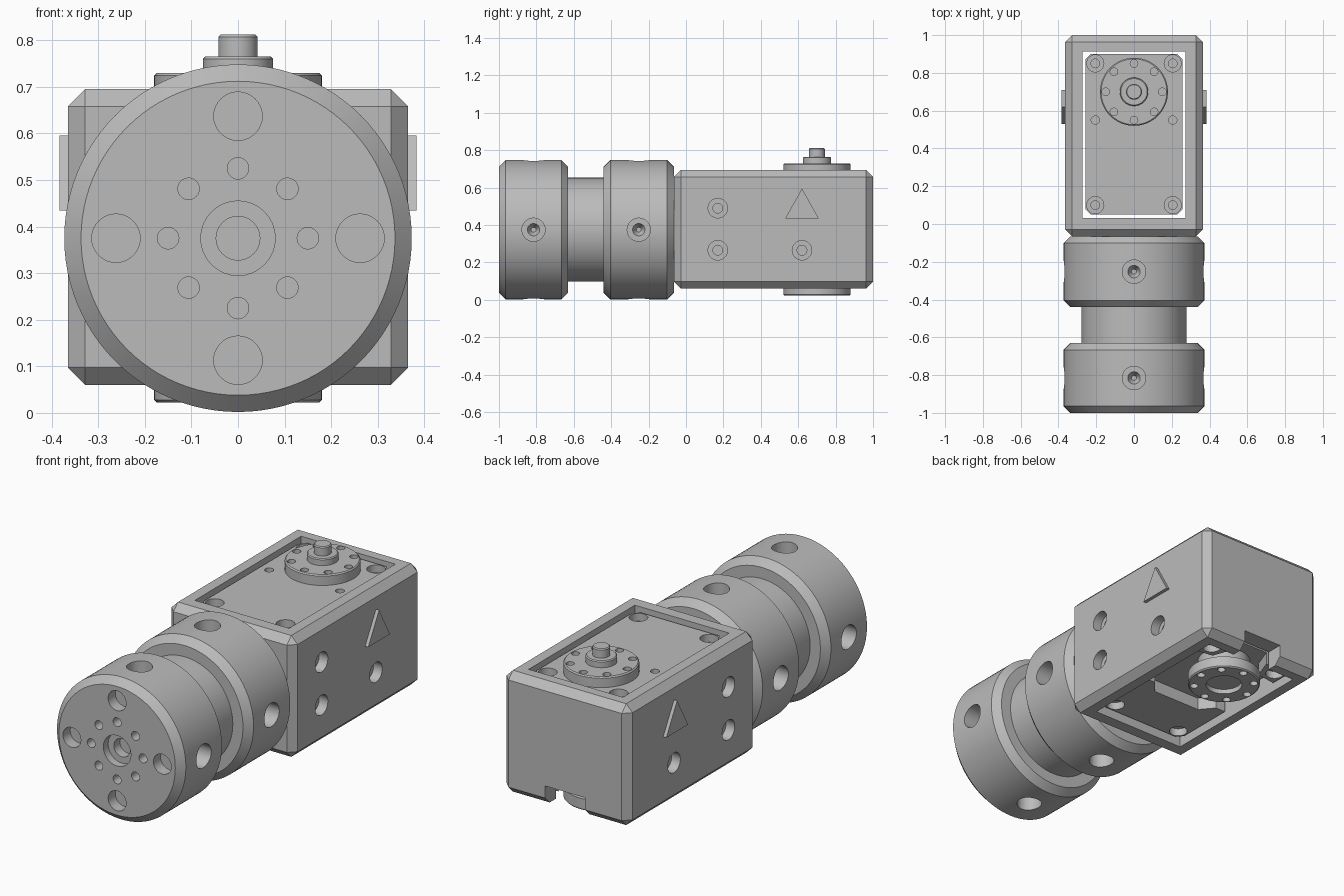
import bpy, bmesh, math
from mathutils import Vector

cube = bpy.data.objects.get("Cube")
if cube:
    bpy.data.objects.remove(cube, do_unlink=True)

grey = bpy.data.materials.new("machined grey")
grey.use_nodes = True
colour = (0.5, 0.5, 0.5, 1)
grey.diffuse_color = colour
grey.node_tree.nodes["Principled BSDF"].inputs["Base Color"].default_value = colour

X, Y, Z = Vector((1, 0, 0)), Vector((0, 1, 0)), Vector((0, 0, 1))


def lathe(bm, profile, loc, axis, seg=32):
    """Revolve (radius, height) points about an axis; ends are capped."""
    rot = axis.to_track_quat('Z', 'Y')
    rings = []
    for r, h in profile:
        ring = []
        for i in range(seg):
            a = math.tau * i / seg
            p = Vector((r * math.cos(a), r * math.sin(a), h))
            ring.append(bm.verts.new(Vector(loc) + rot @ p))
        rings.append(ring)
    for low, high in zip(rings, rings[1:]):
        for i in range(seg):
            j = (i + 1) % seg
            bm.faces.new((low[i], low[j], high[j], high[i]))
    bm.faces.new(rings[0][::-1])
    bm.faces.new(rings[-1])


def prism(bm, outline, lo, hi, place=lambda a, b, h: (a, b, h)):
    """Extrude a 2D outline between two heights."""
    low = [bm.verts.new(place(a, b, lo)) for a, b in outline]
    high = [bm.verts.new(place(a, b, hi)) for a, b in outline]
    n = len(outline)
    for i in range(n):
        j = (i + 1) % n
        bm.faces.new((low[i], low[j], high[j], high[i]))
    bm.faces.new(low[::-1])
    bm.faces.new(high)


def rect(x0, x1, y0, y1, c=0.0):
    """Rectangle outline, optionally with clipped corners."""
    if not c:
        return [(x0, y0), (x1, y0), (x1, y1), (x0, y1)]
    return [(x0 + c, y0), (x1 - c, y0), (x1, y0 + c), (x1, y1 - c),
            (x1 - c, y1), (x0 + c, y1), (x0, y1 - c), (x0, y0 + c)]


def hole(bm, loc, axis, r, depth, pilot=0.0, deeper=0.0, tip=1.0):
    """Blind hole cutter into a surface whose outward direction is axis."""
    profile = [(r, 0.03), (r, -depth)]
    if pilot:
        profile += [(pilot, -depth), (pilot * tip, -depth - deeper)]
    lathe(bm, profile, loc, axis)


def finish(bm, name):
    bmesh.ops.recalc_face_normals(bm, faces=bm.faces)
    mesh = bpy.data.meshes.new(name)
    bm.to_mesh(mesh)
    bm.free()
    ob = bpy.data.objects.new(name, mesh)
    bpy.context.collection.objects.link(ob)
    mesh.materials.append(grey)
    return ob


def cut(ob, bm):
    """Subtract the cutter geometry from an object and bake the result."""
    cutter = finish(bm, "cutter")
    cutter.hide_render = True
    mod = ob.modifiers.new("cut", 'BOOLEAN')
    mod.operation, mod.solver, mod.object = 'DIFFERENCE', 'EXACT', cutter
    bpy.context.view_layer.update()
    graph = bpy.context.evaluated_depsgraph_get()
    mesh = bpy.data.meshes.new_from_object(ob.evaluated_get(graph))
    ob.modifiers.clear()
    ob.data = mesh
    bpy.data.objects.remove(cutter, do_unlink=True)


def ring_points(count, radius, start=0.0):
    return [(radius * math.cos(start + math.tau * i / count),
             radius * math.sin(start + math.tau * i / count)) for i in range(count)]


parts = []
MID = 0.375      # height of the coupling axis
HUB_Y = 0.70     # position of the output shaft

# Coupling: two chamfered flanges joined by a neck
R, C = 0.373, 0.036
for name, y0, y1 in (("front_flange", -1.0, -0.63), ("rear_flange", -0.44, -0.065)):
    bm = bmesh.new()
    lathe(bm, [(R - C, y0), (R, y0 + C), (R, y1 - C), (R - C, y1)], (0, 0, MID), Y, 96)
    flange = finish(bm, name)
    bm = bmesh.new()
    for d in (X, -X, Z, -Z):
        loc = Vector((0, (y0 + y1) / 2, MID)) + d * R
        hole(bm, loc, d, 0.062, 0.1, 0.033, 0.04, 0.4)
    if name == "front_flange":
        for x, z in ring_points(4, 0.262):
            hole(bm, (x, y0, MID + z), -Y, 0.052, 0.06)
        for x, z in ring_points(8, 0.15):
            hole(bm, (x, y0, MID + z), -Y, 0.023, 0.06)
        hole(bm, (0, y0, MID), -Y, 0.08, 0.04, 0.047, 0.05)
    cut(flange, bm)
    parts.append(flange)

bm = bmesh.new()
lathe(bm, [(0.278, -0.64), (0.278, -0.43)], (0, 0, MID), Y, 96)
parts.append(finish(bm, "neck"))

# Housing: chamfered box, open from top to bottom
bm = bmesh.new()
prism(bm, rect(-0.365, 0.365, -0.065, 1.0), 0.06, 0.695)
bmesh.ops.bevel(bm, geom=bm.edges[:], offset=0.037, segments=1, affect='EDGES')
housing = finish(bm, "housing")
bm = bmesh.new()
prism(bm, rect(-0.273, 0.273, 0.033, 0.912), -0.1, 0.9)
cut(housing, bm)
bm = bmesh.new()
for side in (X, -X):
    for y, z in ((0.17, 0.49), (0.17, 0.265), (0.62, 0.265)):
        hole(bm, side * 0.365 + Vector((0, y, z)), side, 0.052, 0.05, 0.026, 0.06)
cut(housing, bm)
bm = bmesh.new()
prism(bm, rect(-0.115, 0.115, 0.87, 1.1), 0.0, 0.16)   # cable slot
cut(housing, bm)
parts.append(housing)

# Raised triangles on both sides
for name, s in (("left_triangle", 1), ("right_triangle", -1)):
    bm = bmesh.new()
    prism(bm, [(0.53, 0.435), (0.71, 0.435), (0.62, 0.595)], 0.36, 0.383,
          lambda a, b, h: (s * h, a, b))
    parts.append(finish(bm, name))

# Actuator body inside the housing
TOP, BOTTOM = 0.675, 0.095
bm = bmesh.new()
prism(bm, rect(-0.258, 0.258, 0.05, 0.9, 0.03), BOTTOM, TOP)
body = finish(bm, "actuator_body")
bm = bmesh.new()
for x in (-0.205, 0.205):
    for y in (0.10, 0.85):
        hole(bm, (x, y, TOP), Z, 0.045, 0.04, 0.023, 0.04)
        hole(bm, (x, y, BOTTOM), -Z, 0.045, 0.04, 0.023, 0.04)
    hole(bm, (x, 0.55, TOP), Z, 0.022, 0.05)
cut(body, bm)
# Underside recess around the lower disc
bm = bmesh.new()
half = [(0.11, 0.95), (0.11, 0.9), (0.15, 0.79), (0.3, 0.77),
        (0.3, 0.4), (0.2, 0.4), (0.14, 0.33)]
prism(bm, half + [(-x, y) for x, y in reversed(half)], 0.0, 0.16)
cut(body, bm)
parts.append(body)

# Output discs with bolt circles, above and below
for name, axis, face in (("upper_disc", Z, 0.73), ("lower_disc", -Z, 0.022)):
    bm = bmesh.new()
    loc = Vector((0, HUB_Y, face))
    if axis is Z:
        profile = [(0.18, -0.06), (0.18, -0.006), (0.174, 0)]
    else:
        profile = [(0.13, -0.15), (0.13, -0.06), (0.18, -0.06), (0.18, -0.006), (0.174, 0)]
    lathe(bm, profile, loc, axis, 64)
    disc = finish(bm, name)
    bm = bmesh.new()
    for x, y in ring_points(8, 0.15):
        hole(bm, loc + Vector((x, y, 0)), axis, 0.02, 0.035)
    if axis is not Z:
        hole(bm, loc, axis, 0.09, 0.025)
    cut(disc, bm)
    parts.append(disc)

# Stepped output shaft
bm = bmesh.new()
lathe(bm, [(0.075, 0.72), (0.075, 0.76), (0.07, 0.765), (0.042, 0.765),
           (0.042, 0.807), (0.037, 0.812)], (0, HUB_Y, 0), Z, 48)
parts.append(finish(bm, "output_shaft"))

# Smooth round walls, keep machined edges sharp
for ob in bpy.context.view_layer.objects:
    ob.select_set(ob in parts)
bpy.context.view_layer.objects.active = parts[0]
bpy.ops.object.shade_smooth_by_angle(angle=math.radians(30))
